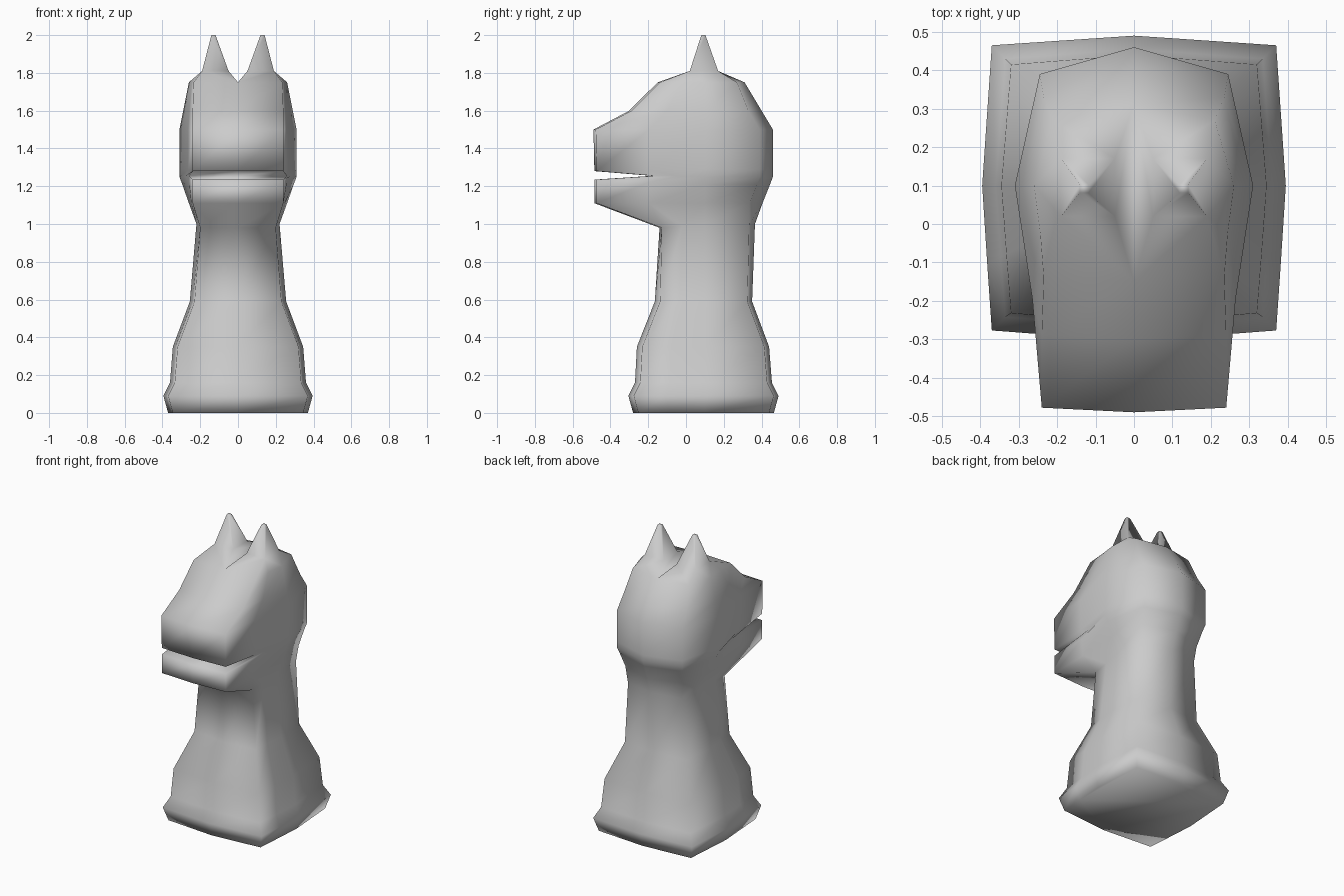
import bpy, bmesh

if "Cube" in bpy.data.objects:
    bpy.data.objects.remove(bpy.data.objects["Cube"])

# Base and neck sections: height, half width, front y, back y
BODY = [
    (0.00, 0.37, -0.28, 0.465),
    (0.09, 0.395, -0.305, 0.49),
    (0.16, 0.36, -0.27, 0.455),
    (0.35, 0.345, -0.26, 0.44),
    (0.59, 0.255, -0.165, 0.35),
]
# Head sections: front z, back z, front y, front half width, side half width, back y, back half width
HEAD = [
    (0.98, 1.00, -0.14, 0.20, 0.22, 0.365, 0.20),    # throat
    (1.11, 1.11, -0.485, 0.24, 0.26, 0.405, 0.22),   # chin
    (1.235, 1.21, -0.485, 0.24, 0.295, 0.445, 0.235),  # lower lip
    (1.255, 1.25, -0.18, 0.26, 0.31, 0.46, 0.245),   # mouth corner
    (1.28, 1.29, -0.485, 0.24, 0.31, 0.46, 0.245),   # upper lip
    (1.50, 1.50, -0.49, 0.24, 0.31, 0.46, 0.245),    # nose
    (1.60, 1.60, -0.30, 0.24, 0.29, 0.40, 0.235),    # bridge
    (1.75, 1.75, -0.15, 0.235, 0.26, 0.31, 0.21),    # brow
]


def section(bm, half, back):
    """Mirror a half outline (front corner, cheek, side, back corner) into a full ring."""
    front = half[0]
    pts = half + [back] + [(-x, y, z) for x, y, z in reversed(half[1:])]
    return [bm.verts.new(p) for p in pts]


def body_ring(bm, z, w, yf, yb):
    c = w - 0.025
    return section(bm, [(0, yf, z), (c, yf + 0.028, z), (c + 0.012, (yf + 0.1) / 2, z),
                        (w, 0.1, z), (c, yb - 0.025, z)], (0, yb, z))


def head_ring(bm, zf, zb, yf, wf, ws, yb, wb):
    zm = (zf + zb) / 2
    back_corner = yb - (0.03 if zf < 1 else 0.07 if zf < 1.7 else 0.04)
    return section(bm, [(0, yf, zf), (wf, yf + 0.012, zf),
                        (wf + 0.35 * (ws - wf), (yf + 0.1) / 2, zm),
                        (ws, 0.1, zb), (wb, back_corner, zb)], (0, yb, zb))


def bridge(bm, a, b):
    n = len(a)
    for i in range(n):
        j = (i + 1) % n
        bm.faces.new((a[i], a[j], b[j], b[i]))


bm = bmesh.new()

# Base, neck and open-mouthed head as one continuous skin
rings = [body_ring(bm, *r) for r in BODY] + [head_ring(bm, *r) for r in HEAD]
bm.faces.new(list(reversed(rings[0])))
for lower, upper in zip(rings, rings[1:]):
    bridge(bm, lower, upper)

# Ears, with a valley between them along the centre line
top = rings[-1]
for side in (1, -1):
    f, fr, ch, sm, br, b = [top[(side * i) % len(top)] for i in range(6)]

    def quad(z, cx, cy, rx, ry):
        return [bm.verts.new((side * (cx + sx * rx), cy + sy * ry, z))
                for sx, sy in ((-1, -1), (1, -1), (1, 1), (-1, 1))]

    ear = quad(1.81, 0.12, 0.095, 0.07, 0.075)
    tip = quad(2.0, 0.13, 0.092, 0.011, 0.011)
    for face in ((f, fr, ear[1], ear[0]), (fr, ch, sm, ear[1]), (sm, br, ear[2], ear[1]),
                 (br, b, ear[3], ear[2]), (b, f, ear[0], ear[3])):
        bm.faces.new(face)
    bridge(bm, ear, tip)
    bm.faces.new(tip)

bmesh.ops.recalc_face_normals(bm, faces=bm.faces)
for face in bm.faces:
    face.smooth = True

mesh = bpy.data.meshes.new("horse_head_piece")
bm.to_mesh(mesh)
bm.free()
obj = bpy.data.objects.new("horse_head_piece", mesh)
bpy.context.collection.objects.link(obj)
